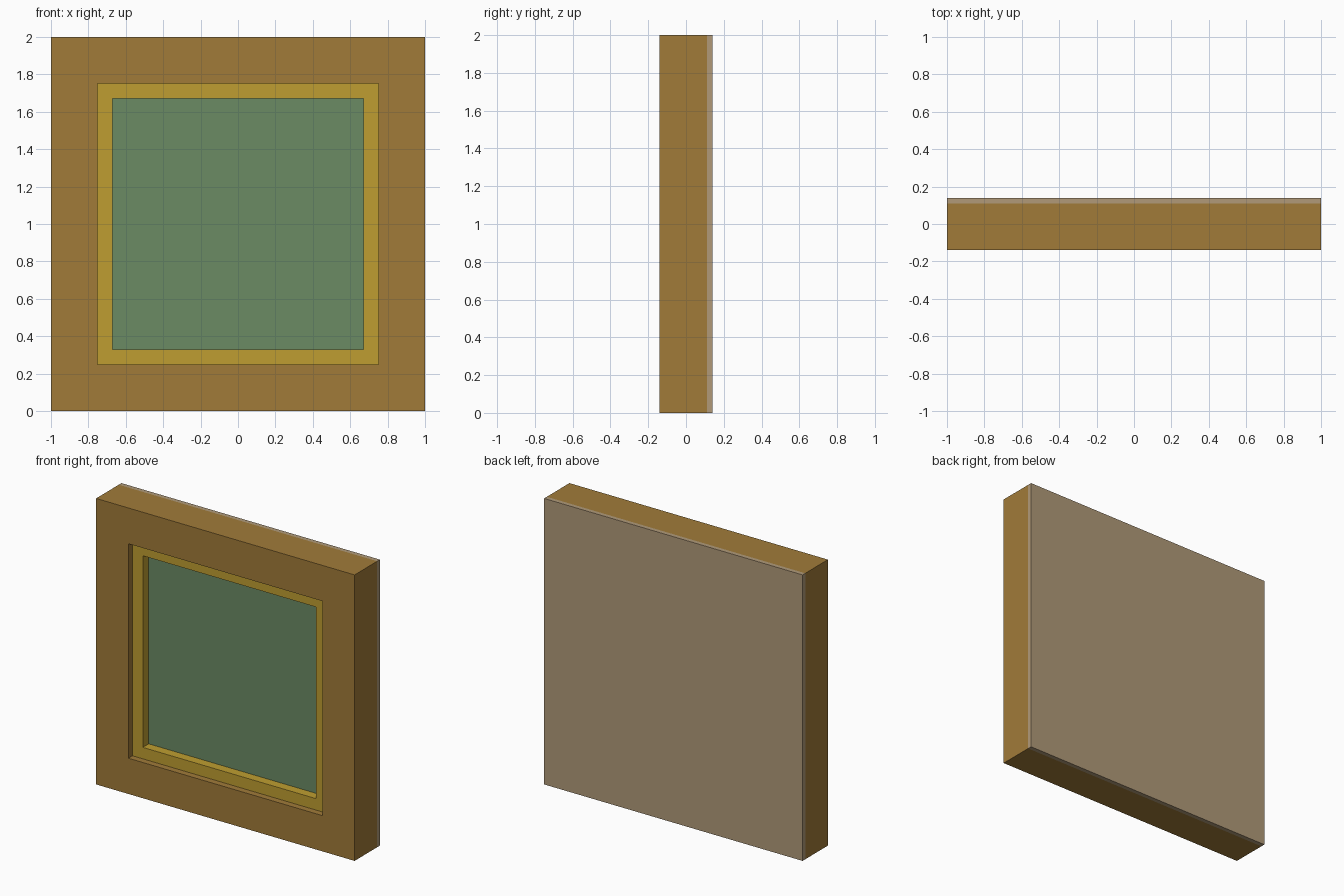
import bpy
import bmesh

cube = bpy.data.objects.get("Cube")
if cube:
    bpy.data.objects.remove(cube, do_unlink=True)

CENTRE_Z = 1.0


def make_material(name, rgb):
    """Flat colour from 0-255 sRGB, stored as linear."""
    linear = [((c / 255 + 0.055) / 1.055) ** 2.4 for c in rgb]
    mat = bpy.data.materials.new(name)
    mat.use_nodes = True
    mat.diffuse_color = (*linear, 1)
    bsdf = mat.node_tree.nodes["Principled BSDF"]
    bsdf.inputs["Base Color"].default_value = (*linear, 1)
    return mat


def finish(name, bm, mat):
    bmesh.ops.recalc_face_normals(bm, faces=bm.faces)
    mesh = bpy.data.meshes.new(name)
    bm.to_mesh(mesh)
    bm.free()
    mesh.materials.append(mat)
    obj = bpy.data.objects.new(name, mesh)
    bpy.context.collection.objects.link(obj)
    return obj


def square_ring(name, outer, inner, front, back, mat):
    """Square frame: a rectangular profile swept round four mitred corners."""
    bm = bmesh.new()
    profile = [(outer, front), (inner, front), (inner, back), (outer, back)]
    corners = [(-1, -1), (1, -1), (1, 1), (-1, 1)]
    loops = [[bm.verts.new((sx * r, y, CENTRE_Z + sz * r)) for r, y in profile]
             for sx, sz in corners]
    for i in range(4):
        a, b = loops[i], loops[(i + 1) % 4]
        for j in range(4):
            k = (j + 1) % 4
            bm.faces.new((a[j], a[k], b[k], b[j]))
    return finish(name, bm, mat)


def square_panel(name, half, front, back, mat):
    bm = bmesh.new()
    bmesh.ops.create_cube(bm, size=1)
    bmesh.ops.scale(bm, vec=(2 * half, back - front, 2 * half), verts=bm.verts)
    bmesh.ops.translate(bm, vec=(0, (front + back) / 2, CENTRE_Z), verts=bm.verts)
    return finish(name, bm, mat)


wood = make_material("brown wood", (161, 123, 57))
gold = make_material("gold trim", (191, 158, 49))
green = make_material("muted green canvas", (107, 139, 100))
tan = make_material("tan backing", (177, 154, 121))

# Outer moulding, recessed gold slip, sunken picture and flush back board
square_ring("outer_frame", 1.0, 0.75, -0.14, 0.11, wood)
square_ring("inner_trim", 0.75, 0.67, -0.095, 0.11, gold)
square_panel("canvas", 0.67, -0.03, 0.11, green)
square_panel("back_board", 1.0, 0.11, 0.14, tan)
